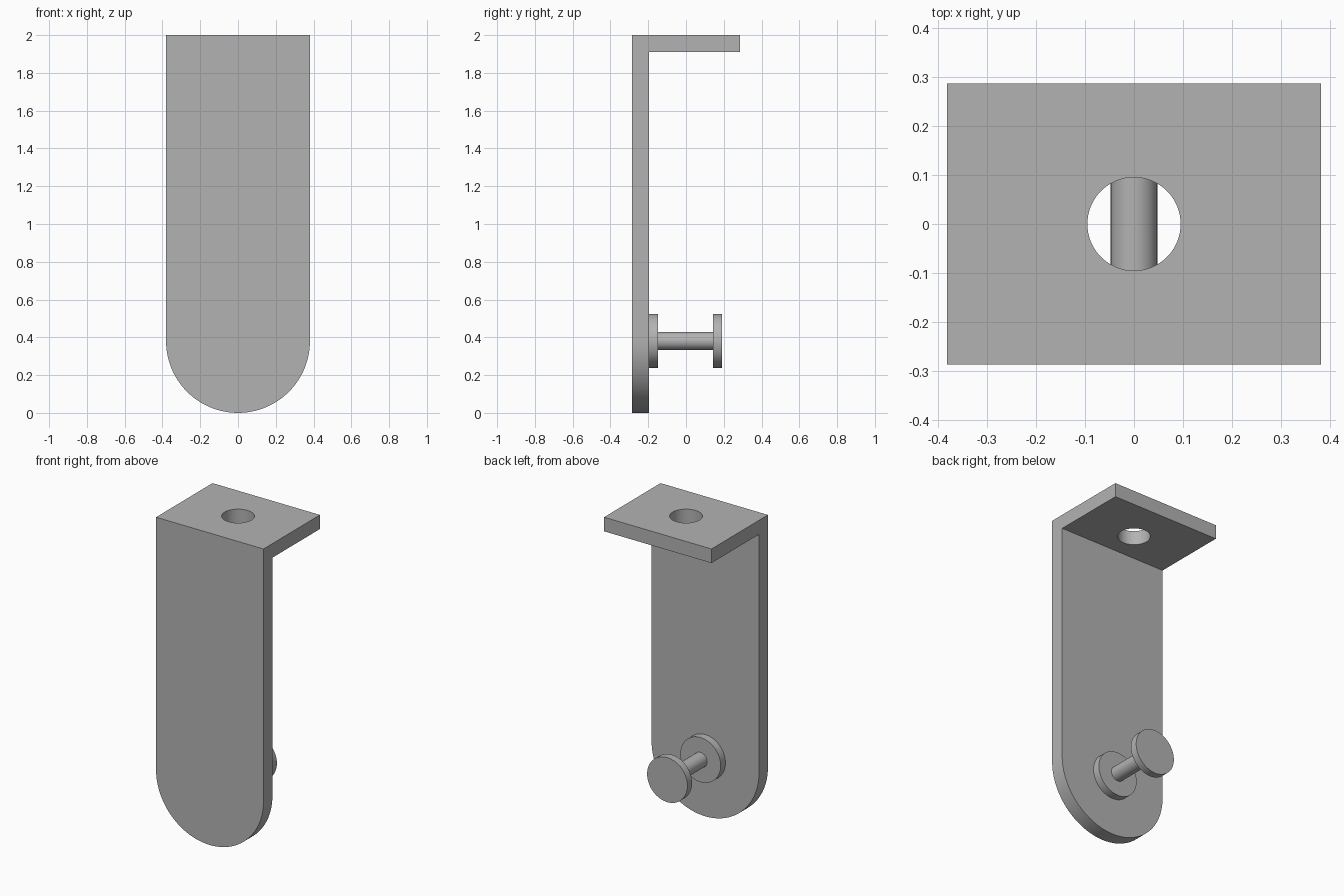
import bpy, bmesh
from math import pi, cos, sin
from mathutils import Matrix, Vector

cube = bpy.data.objects.get("Cube")
if cube:
    bpy.data.objects.remove(cube, do_unlink=True)

HALF_W, DEPTH, THICK, HEIGHT = 0.381, 0.286, 0.0905, 2.0
PIN_Z = HALF_W

steel = bpy.data.materials.new("plain grey steel")
steel.use_nodes = True
colour = (0.45, 0.45, 0.45, 1)
steel.diffuse_color = colour
steel.node_tree.nodes["Principled BSDF"].inputs["Base Color"].default_value = colour


def add_object(name, bm):
    bmesh.ops.recalc_face_normals(bm, faces=bm.faces)
    mesh = bpy.data.meshes.new(name)
    bm.to_mesh(mesh)
    bm.free()
    obj = bpy.data.objects.new(name, mesh)
    mesh.materials.append(steel)
    bpy.context.collection.objects.link(obj)
    return obj


def prism(name, outline, sweep):
    """Extrude a closed outline of 3D points along a vector."""
    bm = bmesh.new()
    face = bm.faces.new([bm.verts.new(p) for p in outline])
    swept = bmesh.ops.extrude_face_region(bm, geom=[face])["geom"]
    verts = [v for v in swept if isinstance(v, bmesh.types.BMVert)]
    bmesh.ops.translate(bm, verts=verts, vec=Vector(sweep))
    return add_object(name, bm)


def smooth(obj):
    bpy.ops.object.select_all(action="DESELECT")
    obj.select_set(True)
    bpy.context.view_layer.objects.active = obj
    bpy.ops.object.shade_smooth_by_angle(angle=pi / 6)


def cut(obj, helper, operation):
    bpy.context.view_layer.objects.active = obj
    mod = obj.modifiers.new(operation.lower(), "BOOLEAN")
    mod.object, mod.operation, mod.solver = helper, operation, "EXACT"
    bpy.ops.object.modifier_apply(modifier=mod.name)
    bpy.data.objects.remove(helper, do_unlink=True)


# Bent bracket: an L section swept across the width
inner = -DEPTH + THICK
section = [(-DEPTH, 0), (inner, 0), (inner, HEIGHT - THICK),
           (DEPTH, HEIGHT - THICK), (DEPTH, HEIGHT), (-DEPTH, HEIGHT)]
section[0], section[1] = (-DEPTH, -0.1), (inner, -0.1)
bracket = prism("bracket", [(-0.5, y, z) for y, z in section], (1, 0, 0))

# Trim to the straight sides and the round lower end
steps = 64
arc = [(HALF_W * cos(pi + pi * i / steps), -1, PIN_Z + HALF_W * sin(pi + pi * i / steps))
       for i in range(steps + 1)]
arc += [(HALF_W, -1, 3), (-HALF_W, -1, 3)]
cut(bracket, prism("round_end_trim", arc, (0, 2, 0)), "INTERSECT")

# Screw hole through the top flange
ring = [(0.095 * cos(2 * pi * i / 64), 0.095 * sin(2 * pi * i / 64), 1.7) for i in range(64)]
cut(bracket, prism("hole_cutter", ring, (0, 0, 0.6)), "DIFFERENCE")
smooth(bracket)


# Peg parts: discs and rod along the depth
def peg_part(name, radius, y0, y1):
    bm = bmesh.new()
    bmesh.ops.create_cone(bm, cap_ends=True, segments=64, radius1=radius,
                          radius2=radius, depth=y1 - y0,
                          matrix=Matrix.Translation((0, (y0 + y1) / 2, PIN_Z))
                          @ Matrix.Rotation(pi / 2, 4, "X"))
    smooth(add_object(name, bm))


peg_part("peg_base_disc", 0.143, inner, -0.147)
peg_part("peg_rod", 0.0475, -0.147, 0.143)
peg_part("peg_end_disc", 0.143, 0.143, 0.19)
